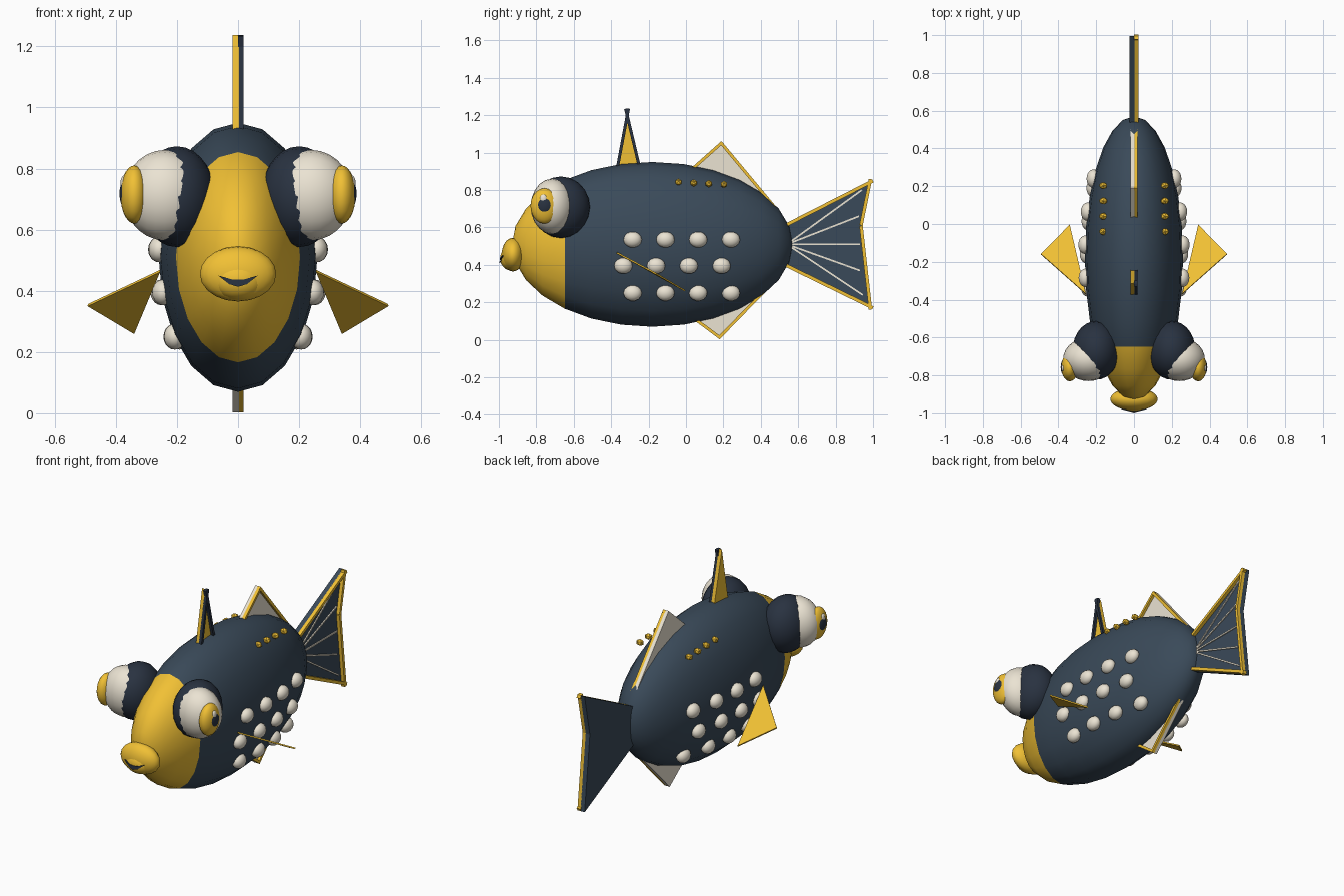
import bpy, bmesh, math
from mathutils import Matrix, Vector

if "Cube" in bpy.data.objects:
    bpy.data.objects.remove(bpy.data.objects["Cube"])


def mat(name, rgb):
    m = bpy.data.materials.new(name)
    m.diffuse_color = (*rgb, 1)
    m.use_nodes = True
    m.node_tree.nodes["Principled BSDF"].inputs["Base Color"].default_value = m.diffuse_color
    return m


BLUE = mat("slate_blue", (0.042, 0.068, 0.10))
NAVY = mat("navy", (0.022, 0.032, 0.052))
GOLD = mat("gold", (0.88, 0.53, 0.035))
CREAM = mat("cream", (0.83, 0.77, 0.65))


def finish(bm, name, *mats, smooth=False):
    bmesh.ops.recalc_face_normals(bm, faces=bm.faces)
    me = bpy.data.meshes.new(name)
    for f in bm.faces:
        f.smooth = smooth
    bm.to_mesh(me)
    bm.free()
    for m in mats:
        me.materials.append(m)
    ob = bpy.data.objects.new(name, me)
    bpy.context.collection.objects.link(ob)
    return ob


def ellipsoid(name, c, r, *mats, axis='Y', seg=20, rings=14):
    """UV sphere with its poles along the given axis."""
    rot = Matrix.Rotation(math.pi / 2, 4, 'X' if axis == 'Y' else 'Y')
    bm = bmesh.new()
    bmesh.ops.create_uvsphere(bm, u_segments=seg, v_segments=rings, radius=1,
                              matrix=Matrix.Translation(c) @ Matrix.Diagonal((*r, 1)) @ rot)
    return finish(bm, name, *mats, smooth=True)


def slab(name, pts, x0, x1, m):
    """Flat (y, z) outline given thickness in x."""
    bm = bmesh.new()
    f = bm.faces.new([bm.verts.new((x0, y, z)) for y, z in pts])
    g = bmesh.ops.extrude_face_region(bm, geom=[f])
    bmesh.ops.translate(bm, vec=(x1 - x0, 0, 0),
                        verts=[v for v in g["geom"] if isinstance(v, bmesh.types.BMVert)])
    return finish(bm, name, m)


def bar(name, p, q, w, x0, x1, m):
    """Straight strip from p to q in the (y, z) plane."""
    p, q = Vector(p), Vector(q)
    d = (q - p).normalized()
    n = Vector((-d.y, d.x)) * w / 2
    return slab(name, [p + n, q + n, q - n, p - n], x0, x1, m)


def fin(name, pts, half, face_mat, rim_mat, w):
    """Sheet on the left half, raised rim strips on the right half."""
    slab(name, pts, -half, half * 0.15, face_mat)
    ctr = sum((Vector(p) for p in pts), Vector((0, 0))) / len(pts)
    for i in range(len(pts) - 1):
        p, q = Vector(pts[i]), Vector(pts[i + 1])
        n = Vector((p.y - q.y, q.x - p.x)).normalized() * w / 2
        if n.dot(ctr - p) < 0:
            n = -n
        bar(f"{name}_rim_{i}", p + n, q + n, w, 0, half, rim_mat)


# Body with gold face
body = ellipsoid("body", (0, -0.18, 0.51), (0.26, 0.75, 0.44), BLUE, GOLD)
for f in body.data.polygons:
    if f.center.y < -0.65:
        f.material_index = 1

# Lips and mouth
ellipsoid("lips", (0, -0.925, 0.455), (0.125, 0.06, 0.09), GOLD)
ellipsoid("lower_lip", (0, -0.935, 0.435), (0.085, 0.058, 0.065), GOLD)
bm = bmesh.new()
mouth = [(-.065, .45), (-.02, .437), (.02, .437), (.065, .45), (.03, .422), (0, .413), (-.03, .422)]
f = bm.faces.new([bm.verts.new((x, -1.0 + abs(x) * 0.25, z)) for x, z in mouth])
g = bmesh.ops.extrude_face_region(bm, geom=[f])
bmesh.ops.translate(bm, vec=(0, 0.04, 0),
                    verts=[v for v in g["geom"] if isinstance(v, bmesh.types.BMVert)])
finish(bm, "mouth", NAVY)

# Mirrored parts
for s, side in ((1, "right"), (-1, "left")):
    # Eyes
    for part, c, r, m in (
            ("eye_socket", (.2, -.668, .708), (.125, .155, .165), NAVY),
            ("eyeball", (.24, -.715, .713), (.135, .115, .148), CREAM),
            ("iris", (.34, -.757, .715), (.045, .074, .095), GOLD),
            ("pupil", (.358, -.757, .718), (.03, .05, .058), NAVY),
            ("eye_glint", (.372, -.762, .752), (.013, .02, .026), CREAM)):
        ellipsoid(f"{part}_{side}", (s * c[0], c[1], c[2]), r, m, axis='X')

    # Scale bumps sitting on the flank
    for row, (y0, z) in enumerate(((-.285, .535), (-.335, .395), (-.285, .25))):
        for i in range(4):
            y = y0 + 0.175 * i
            x = 0.26 * math.sqrt(1 - ((y + .18) / .75) ** 2 - ((z - .51) / .44) ** 2)
            ellipsoid(f"scale_{side}_{row}_{i}", (s * x, y, z), (.036, .049, .043),
                      CREAM, axis='X', seg=14, rings=10)

    # Small gold studs on the back
    for i in range(4):
        bm = bmesh.new()
        bmesh.ops.create_icosphere(bm, subdivisions=1, radius=1,
                                   matrix=Matrix.Translation((s * .163, -.04 + .081 * i, .842 - .004 * i))
                                   @ Matrix.Diagonal((.024, .02, .02, 1)))
        finish(bm, f"stud_{side}_{i}", GOLD)

    # Pectoral fin
    bm = bmesh.new()
    bm.faces.new([bm.verts.new(p) for p in
                  ((s * .255, -.37, .465), (s * .492, -.16, .353), (s * .34, -.005, .262))])
    pf = finish(bm, f"pectoral_fin_{side}", GOLD)
    sol = pf.modifiers.new("thickness", 'SOLIDIFY')
    sol.thickness, sol.offset = 0.008, 0

# Fins on the centre line
fin("front_dorsal_fin", [(-.38, .89), (-.315, 1.237), (-.235, .90)], .018, GOLD, NAVY, .016)
fin("rear_dorsal_fin", [(.03, .92), (.19, 1.062), (.5, .69)], .018, CREAM, GOLD, .016)
fin("belly_fin", [(.03, .115), (.18, .003), (.42, .25)], .018, CREAM, GOLD, .016)

# Tail with gold rim and cream rays
fin("tail_fin", [(.5, .605), (.995, .857), (.945, .61), (.995, .163), (.5, .405)],
    .024, BLUE, GOLD, .018)
for i, tip in enumerate(((.94, .80), (.925, .66), (.93, .51), (.93, .37), (.945, .24))):
    bar(f"tail_ray_{i}", (.54, .51), tip, .009, 0, .01, CREAM)
